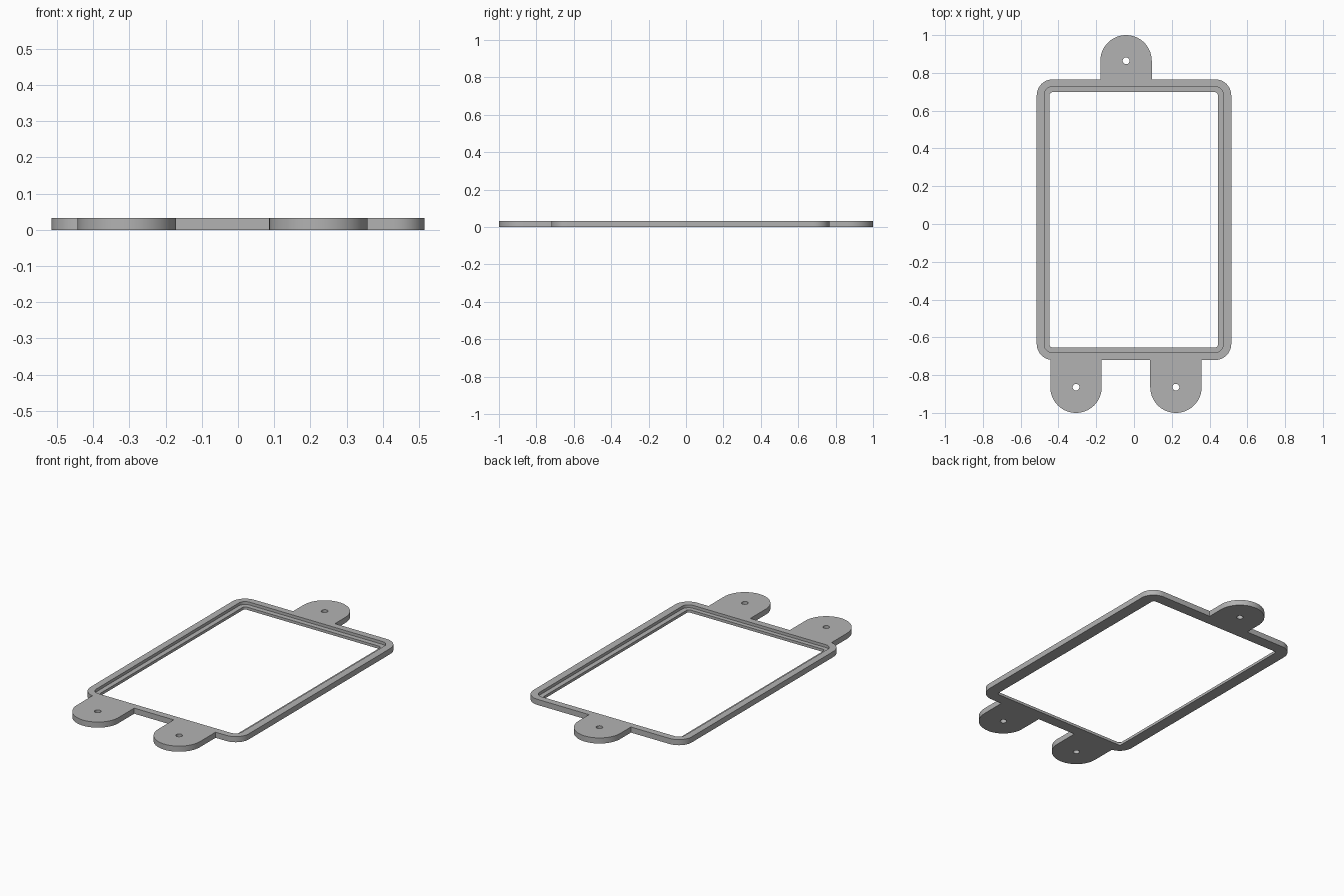
import bpy, bmesh
from math import cos, sin, radians

cube = bpy.data.objects.get("Cube")
if cube:
    bpy.data.objects.remove(cube, do_unlink=True)

THICK, LEDGE = 0.033, 0.016
TAB_R, HOLE_R = 0.136, 0.018
LEFT, RIGHT, FRONT, BACK = -0.515, 0.515, -0.72, 0.766
FRONT_Y, BACK_Y = -1 + TAB_R, 1 - TAB_R
front_tabs = [-0.307, 0.222]
back_tab = -0.042


def arc(cx, cy, r, start, end, steps):
    angles = [radians(start + (end - start) * i / steps) for i in range(steps + 1)]
    return [(cx + r * cos(a), cy + r * sin(a)) for a in angles]


def rounded_rect(x0, x1, y0, y1, r):
    return (arc(x0 + r, y0 + r, r, 180, 270, 10) + arc(x1 - r, y0 + r, r, 270, 360, 10)
            + arc(x1 - r, y1 - r, r, 0, 90, 10) + arc(x0 + r, y1 - r, r, 90, 180, 10))


# Outer outline: frame corners and mounting tabs, counterclockwise
R = 0.085
outline = arc(LEFT + R, FRONT + R, R, 180, 261, 10)
for i, cx in enumerate(front_tabs):
    if i:
        outline.append((cx - TAB_R, FRONT))
    outline += arc(cx, FRONT_Y, TAB_R, 180, 360, 40)
    outline.append((cx + TAB_R, FRONT))
outline += arc(RIGHT - R, FRONT + R, R, 270, 360, 10)
outline += arc(RIGHT - R, BACK - R, R, 0, 90, 10)
outline.append((back_tab + TAB_R, BACK))
outline += arc(back_tab, BACK_Y, TAB_R, 0, 180, 40)
outline.append((back_tab - TAB_R, BACK))
outline += arc(LEFT + R, BACK - R, R, 90, 180, 10)

# Openings: rebate, window and screw holes
rebate = rounded_rect(-0.475, 0.472, -0.68, 0.727, 0.042)
window = rounded_rect(-0.447, 0.444, -0.654, 0.698, 0.016)
centres = [(x, FRONT_Y) for x in front_tabs] + [(back_tab, BACK_Y)]
holes = [arc(x, y, HOLE_R, 0, 345, 23) for x, y in centres]

bm = bmesh.new()


def ring(points, z):
    verts = [bm.verts.new((x, y, z)) for x, y in points]
    return verts, [bm.edges.new((v, verts[(i + 1) % len(verts)])) for i, v in enumerate(verts)]


def wall(points, z0, z1):
    """Vertical wall; returns its lower and upper edge loops."""
    low, low_edges = ring(points, z0)
    high, high_edges = ring(points, z1)
    for i in range(len(low)):
        j = (i + 1) % len(low)
        bm.faces.new((low[i], low[j], high[j], high[i]))
    return low_edges, high_edges


def cap(loops, up):
    edges = [e for loop in loops for e in loop]
    made = bmesh.ops.triangle_fill(bm, edges=edges, use_beauty=True, normal=(0, 0, up))
    return [f for f in made["geom"] if isinstance(f, bmesh.types.BMFace)]


outer = wall(outline, 0, THICK)
upper = wall(rebate, LEDGE, THICK)
lower = wall(window, 0, LEDGE)
bores = [wall(h, 0, THICK) for h in holes]
cap([outer[0], lower[0]] + [b[0] for b in bores], -1)
cap([outer[1], upper[1]] + [b[1] for b in bores], 1)
cap([upper[0], lower[1]], 1)
bmesh.ops.recalc_face_normals(bm, faces=bm.faces[:])

mesh = bpy.data.meshes.new("mounting_frame")
bm.to_mesh(mesh)
bm.free()
frame = bpy.data.objects.new("mounting_frame", mesh)
bpy.context.collection.objects.link(frame)

# Plain grey finish
grey = bpy.data.materials.new("plain_grey")
grey.use_nodes = True
colour = (0.45, 0.45, 0.45, 1)
grey.diffuse_color = colour
grey.node_tree.nodes["Principled BSDF"].inputs["Base Color"].default_value = colour
mesh.materials.append(grey)

bpy.ops.object.select_all(action="DESELECT")
frame.select_set(True)
bpy.context.view_layer.objects.active = frame
bpy.ops.object.shade_smooth_by_angle(angle=radians(30))
